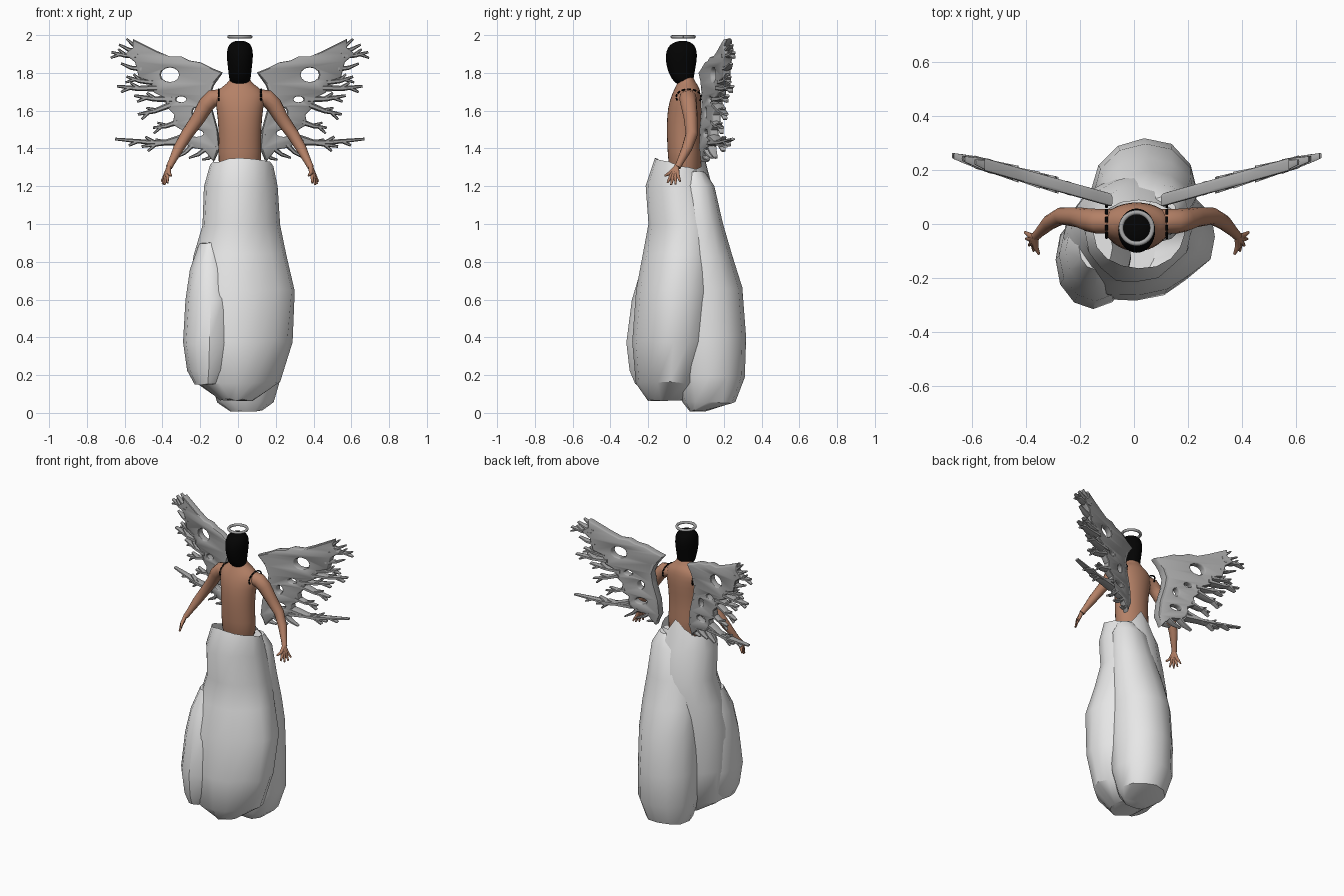
import bpy, bmesh, math, random
from mathutils import Vector

random.seed(4)
CX = 0.01  # symmetry line of the figure

cube = bpy.data.objects.get("Cube")
if cube:
    bpy.data.objects.remove(cube, do_unlink=True)


def material(name, r, g, b):
    mat = bpy.data.materials.new(name)
    mat.use_nodes = True
    mat.diffuse_color = (r, g, b, 1)
    bsdf = next(n for n in mat.node_tree.nodes if n.type == 'BSDF_PRINCIPLED')
    bsdf.inputs["Base Color"].default_value = (r, g, b, 1)
    bsdf.inputs["Roughness"].default_value = 0.8
    return mat


WHITE = material("cloth white", 0.8, 0.8, 0.8)
GREY = material("wing grey", 0.39, 0.39, 0.39)
SKIN = material("skin brown", 0.46, 0.22, 0.135)
BLACK = material("hair black", 0.001, 0.001, 0.001)


def finish(name, bm, mat, angle=40):
    """Turn a bmesh into a shaded object with one material."""
    bmesh.ops.remove_doubles(bm, verts=bm.verts, dist=0.0002)
    bmesh.ops.recalc_face_normals(bm, faces=bm.faces)
    mesh = bpy.data.meshes.new(name)
    bm.to_mesh(mesh)
    bm.free()
    mesh.materials.append(mat)
    mesh.shade_smooth()
    mesh.set_sharp_from_angle(angle=math.radians(angle))
    obj = bpy.data.objects.new(name, mesh)
    bpy.context.scene.collection.objects.link(obj)
    return obj


def bump(a, degrees, width):
    d = math.remainder(a - math.radians(degrees), math.tau)
    return math.exp(-(d / width) ** 2)


def loft(name, rings, mat, sides=16, grooves=(), jitter=0, tilt=0, peak=0, angle=40):
    """Skin rings given as (z, x min, x max, y min, y max), bottom to top."""
    bm = bmesh.new()
    loops = []
    for i, (z, x0, x1, y0, y1) in enumerate(rings):
        loop = []
        top = i == len(rings) - 1
        for k in range(sides):
            a = math.tau * k / sides
            f = 1 + random.uniform(-jitter, jitter)
            if i > 0 and not top:
                f -= sum(depth * bump(a, g, 0.3) for g, depth in grooves)
            x = (x0 + x1) / 2 + f * (x1 - x0) / 2 * math.cos(a)
            y = (y0 + y1) / 2 + f * (y1 - y0) / 2 * math.sin(a)
            lift = random.uniform(-jitter, jitter) * 0.4
            if top:
                lift += peak * bump(a, 95, 0.35) - tilt * math.sin(a)
            loop.append(bm.verts.new((x, y, z + lift)))
        loops.append(loop)
    for low, high in zip(loops, loops[1:]):
        for k in range(sides):
            n = (k + 1) % sides
            bm.faces.new((low[k], low[n], high[n], high[k]))
    bm.faces.new(loops[0][::-1])
    if not peak:  # a peaked rim stays open, like a skirt waist
        bm.faces.new(loops[-1])
    return finish(name, bm, mat, angle)


def soften(obj):
    obj.modifiers.new("soften", 'SUBSURF').levels = 1
    obj.modifiers["soften"].render_levels = 1


def curve_bmesh(setup):
    """Evaluate a temporary curve and return its mesh as a bmesh."""
    curve = bpy.data.curves.new("temp", 'CURVE')
    setup(curve)
    obj = bpy.data.objects.new("temp", curve)
    bpy.context.scene.collection.objects.link(obj)
    graph = bpy.context.evaluated_depsgraph_get()
    mesh = bpy.data.meshes.new_from_object(obj.evaluated_get(graph))
    bm = bmesh.new()
    bm.from_mesh(mesh)
    bpy.data.objects.remove(obj, do_unlink=True)
    bpy.data.meshes.remove(mesh)
    return bm


def add_spline(curve, points, radii=None, closed=False):
    sp = curve.splines.new('POLY')
    sp.points.add(len(points) - 1)
    for i, p in enumerate(points):
        sp.points[i].co = (*Vector(p).to_3d(), 1)
        sp.points[i].radius = radii[i] if radii else 1
    sp.use_cyclic_u = closed


def tubes(paths, resolution=2):
    """Tapered tubes from a list of (points, radii)."""
    def setup(curve):
        curve.dimensions = '3D'
        curve.bevel_depth = 1
        curve.bevel_resolution = resolution
        curve.use_fill_caps = True
        for points, radii in paths:
            add_spline(curve, points, radii)
    return curve_bmesh(setup)


# Gown: front body, a narrower rear lobe that hangs lower, and a right fold
loft("gown", [
    (0.07, -0.1, 0.08, -0.2, 0.02), (0.16, -0.23, 0.22, -0.265, 0.1),
    (0.38, -0.27, 0.285, -0.285, 0.15), (0.65, -0.265, 0.305, -0.265, 0.17),
    (0.84, -0.235, 0.26, -0.225, 0.18), (1.0, -0.19, 0.22, -0.195, 0.18),
    (1.2, -0.18, 0.21, -0.215, 0.14), (1.31, -0.15, 0.185, -0.165, 0.09)],
    WHITE, grooves=((-48, 0.07), (-115, -0.05)), jitter=0.018, tilt=0.035, peak=0.13, angle=38)
loft("gown_rear_lobe", [
    (0.01, -0.04, 0.13, 0.02, 0.1), (0.055, -0.11, 0.19, -0.02, 0.26),
    (0.19, -0.15, 0.23, -0.06, 0.312), (0.4, -0.16, 0.235, -0.08, 0.318),
    (0.66, -0.15, 0.235, -0.08, 0.3), (0.83, -0.14, 0.23, -0.06, 0.245),
    (1.0, -0.1, 0.215, -0.05, 0.195), (1.2, -0.04, 0.2, -0.05, 0.15),
    (1.28, 0.04, 0.16, -0.03, 0.1)],
    WHITE, sides=12, grooves=((45, -0.05),), jitter=0.012, angle=38)
loft("gown_fold", [
    (0.15, -0.23, -0.09, -0.27, -0.04), (0.22, -0.27, -0.04, -0.298, 0.02),
    (0.37, -0.292, -0.01, -0.314, 0.05), (0.6, -0.278, -0.01, -0.285, 0.05),
    (0.76, -0.255, -0.04, -0.24, 0.04), (0.9, -0.205, -0.08, -0.17, 0.0)],
    WHITE, sides=12, jitter=0.012, angle=38)

# Bare torso and neck
soften(loft("torso", [
    (1.2, -0.11, 0.13, -0.09, 0.09), (1.4, -0.105, 0.125, -0.1, 0.08),
    (1.5, -0.105, 0.125, -0.105, 0.075), (1.62, -0.115, 0.135, -0.1, 0.085),
    (1.69, -0.135, 0.155, -0.075, 0.08), (1.73, -0.08, 0.1, -0.055, 0.07),
    (1.755, -0.045, 0.065, -0.04, 0.045), (1.8, -0.035, 0.055, -0.035, 0.035)],
    SKIN, angle=80))

# Head fully covered in black
soften(loft("head", [
    (1.735, -0.025, 0.045, -0.045, 0.03), (1.76, -0.048, 0.068, -0.07, 0.04),
    (1.79, -0.05, 0.07, -0.09, 0.045), (1.84, -0.056, 0.076, -0.106, 0.054),
    (1.89, -0.062, 0.082, -0.112, 0.062), (1.935, -0.058, 0.078, -0.1, 0.056),
    (1.96, -0.04, 0.06, -0.072, 0.032), (1.97, -0.012, 0.032, -0.035, 0.0)],
    BLACK, angle=80))

# Halo ring
ring = [(CX + 0.058 * math.cos(t * math.tau / 32),
         -0.015 + 0.058 * math.sin(t * math.tau / 32), 1.991) for t in range(33)]
finish("halo", tubes([(ring, [0.009] * 33)]), GREY, 80)

# Wing layout in hundredths: distance from the centre line, height
PANEL = [(10, 180), (15, 182), (21, 185), (27, 186), (31, 188), (37, 188),
         (44, 191), (50, 194), (56, 197), (56, 193), (60, 190), (55, 186),
         (53, 178), (47, 176), (45, 170), (39, 167), (38, 162), (34, 158),
         (35, 153), (30, 150), (31, 145), (26, 141), (19, 140), (14, 134),
         (12, 140), (13, 150), (16, 161), (17, 168), (15, 174)]
HOLES = [(37, 179, 5.5, 4.5), (31, 166, 3.3, 2.2), (23, 159, 2.6, 3.3), (23, 148, 4.4, 2.5)]
TWIGS = [((52, 193), (60, 198)), ((53, 191), (64, 195)), ((54, 189), (68, 191)),
         ((52, 182), (63, 185)), ((44, 172), (65, 173)), ((46, 175), (60, 178)),
         ((37, 163), (54, 158)), ((36, 166), (56, 168)), ((33, 154), (46, 151)),
         ((29, 143), (66, 145)), ((30, 146), (52, 141)), ((25, 142), (34, 135)),
         ((18, 140), (27, 135)), ((14, 137), (20, 134))]


def branch(start, end):
    """A bent twig with side sprigs when it is long."""
    a, b = Vector(start) / 100, Vector(end) / 100
    way = b - a
    side = Vector((-way.y, way.x)).normalized() * 0.026
    size = min(0.018, 0.01 + way.length * 0.04)
    mid = a + way * 0.5 - side * 0.3
    out = [([a, mid, b], [size, size * 0.75, size * 0.4])]
    if way.length > 0.13:
        for t, s in ((0.45, 1), (0.68, -1)):
            p = a + way * t - side * 0.2
            out.append(([p, p + way.normalized() * 0.045 + side * s],
                        [size * 0.65, size * 0.35]))
    return [([v.to_3d() for v in pts], radii) for pts, radii in out]


def panel_setup(curve):
    curve.dimensions = '2D'
    curve.fill_mode = 'BOTH'
    curve.extrude = 0.006
    curve.bevel_depth = 0.006
    curve.bevel_resolution = 1
    add_spline(curve, [Vector(p) / 100 for p in PANEL], closed=True)
    for x, z, rx, rz in HOLES:
        loop = [(x + rx * math.cos(k * math.tau / 12), z + rz * math.sin(k * math.tau / 12))
                for k in range(12)]
        add_spline(curve, [Vector(p) / 100 for p in loop], closed=True)


def place_wing(bm, side):
    """Stand the flat wing up, thicken it and sweep it backwards."""
    for v in bm.verts:
        x, z, depth = v.co
        v.co = (CX + side * x, 0.09 + 0.28 * (x - 0.1) + 2 * depth, z)
    return bm


# Rim along the wing root, with the branching feather tips
rim = [(Vector(p) / 100).to_3d() for p in PANEL[-6:] + PANEL[:1]]
twig_paths = [path for t in TWIGS for path in branch(*t)]
twig_paths.append((rim, [0.008] + [0.014] * 5 + [0.008]))

# Arm path, then fingers as (tip offsets from the palm)
ARM = [(0.09, 0.01, 1.67), (0.145, 0.01, 1.665), (0.18, 0.015, 1.63), (0.22, 0.025, 1.56),
       (0.28, 0.03, 1.475), (0.325, 0.005, 1.4), (0.36, -0.03, 1.33), (0.375, -0.045, 1.3)]
ARM_R = [0.045, 0.046, 0.043, 0.037, 0.032, 0.028, 0.019, 0.017]
PALM = Vector((0.383, -0.057, 1.275))
TIPS = [(-0.02, -0.055, -0.02), (0.0, -0.042, -0.058), (0.016, -0.022, -0.068),
        (0.027, 0.002, -0.064), (0.032, 0.026, -0.05)]

for side, label in ((1, "left"), (-1, "right")):
    finish(label + "_wing", place_wing(curve_bmesh(panel_setup), side), GREY, 40)
    finish(label + "_wing_twigs", place_wing(tubes(twig_paths, 1), side), GREY, 50)

    def flip(p):
        return Vector((CX + side * p[0], p[1], p[2]))

    finish(label + "_arm", tubes([([flip(p) for p in ARM], ARM_R)], 4), SKIN, 80)

    # Hand: flattened palm and five fingers
    fingers = []
    for tip in TIPS:
        tip = Vector(tip)
        base = PALM + Vector((tip.x * 0.35, tip.y * 0.5, tip.z * 0.3))
        fingers.append(([flip(PALM + Vector((-0.008, 0.008, 0.03))), flip(base),
                         flip(PALM + tip)], [0.012, 0.011, 0.005]))
    finish(label + "_hand", tubes(fingers), SKIN, 80)

    # Dashed black seam around the shoulder
    dashes = []
    for k in range(9):
        a = math.radians(-20 + 27 * k)
        arc = [flip((0.112, 0.014 + 0.066 * math.cos(a + d), 1.672 + 0.042 * math.sin(a + d)))
               for d in (-0.16, 0, 0.16)]
        dashes.append((arc, [0.005] * 3))
    finish(label + "_shoulder_seam", tubes(dashes, 1), BLACK, 60)
